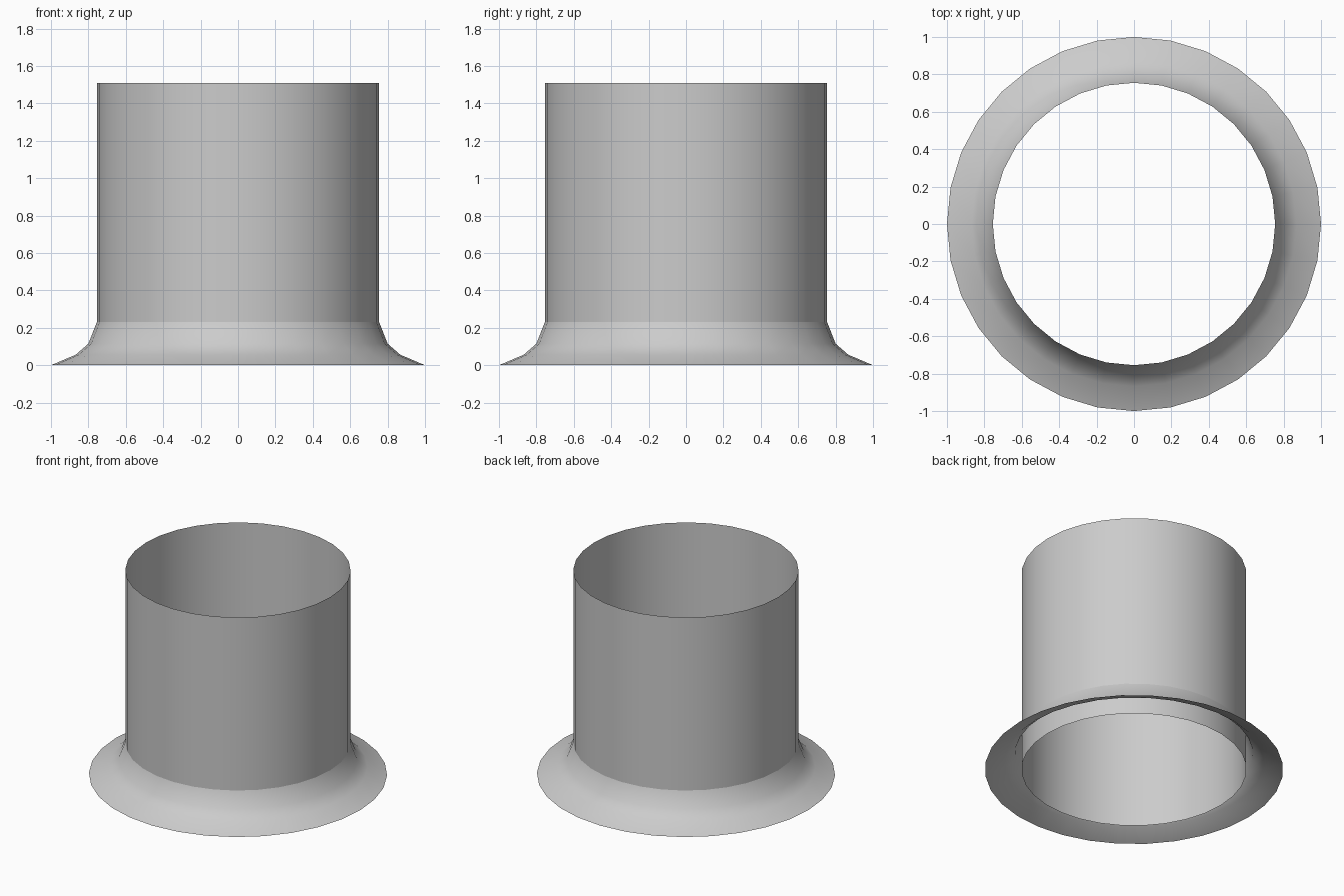
import bpy, bmesh, math

if "Cube" in bpy.data.objects:
    bpy.data.objects.remove(bpy.data.objects["Cube"])

SIDES = 32


def lathe(name, profile):
    """Revolve an open (radius, height) profile into a thin shell."""
    bm = bmesh.new()
    rings = []
    for r, z in profile:
        rings.append([bm.verts.new((r * math.cos(2 * math.pi * i / SIDES),
                                    r * math.sin(2 * math.pi * i / SIDES), z))
                      for i in range(SIDES)])
    for low, high in zip(rings, rings[1:]):
        for i in range(SIDES):
            j = (i + 1) % SIDES
            face = bm.faces.new((low[i], low[j], high[j], high[i]))
            face.smooth = True
    mesh = bpy.data.meshes.new(name)
    bm.to_mesh(mesh)
    bm.free()
    obj = bpy.data.objects.new(name, mesh)
    bpy.context.collection.objects.link(obj)
    return obj


# Open tube running all the way down to the ground
lathe("tube", [(0.755, 0.0), (0.755, 1.51)])

# Flared skirt around the foot, hollow underneath
lathe("flared_base", [(1.0, 0.0), (0.868, 0.056), (0.80, 0.115), (0.755, 0.23)])
